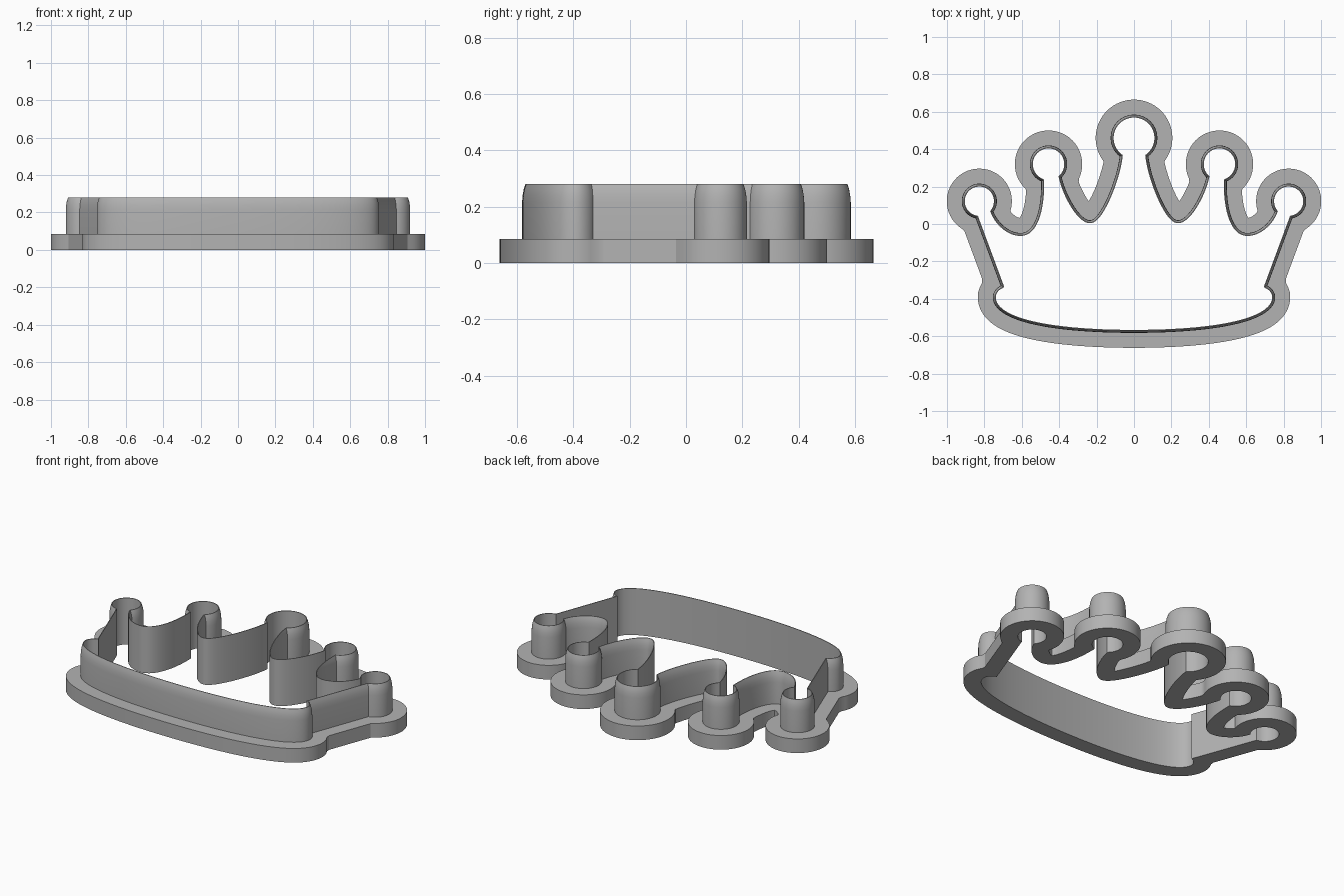
import bpy, bmesh, math
from mathutils import Vector
from mathutils.geometry import interpolate_bezier

if "Cube" in bpy.data.objects:
    bpy.data.objects.remove(bpy.data.objects["Cube"])

FLANGE_W, FLANGE_H, HEIGHT, WALL = 0.08, 0.085, 0.28, 0.016
STEP = 0.012


def arc(cx, cy, r, a0, a1):
    """Clockwise arc from a0 to a1 degrees."""
    n = max(4, round(math.radians(a0 - a1) * r / STEP))
    angles = [math.radians(a0 + (a1 - a0) * i / n) for i in range(n + 1)]
    return [Vector((cx + r * math.cos(a), cy + r * math.sin(a))) for a in angles]


def bez(p0, h0, h1, p1):
    p = [Vector(v) for v in (p0, h0, h1, p1)]
    n = max(4, round((p[3] - p[0]).length * 1.15 / STEP))
    return [v.to_2d() for v in interpolate_bezier(*p, n + 1)]


def line(p0, p1):
    a, b = Vector(p0), Vector(p1)
    n = round((b - a).length / STEP)
    return [a.lerp(b, i / n) for i in range(n + 1)]


# Right half of the crown outline, clockwise from the top middle
knob1 = arc(0, 0.46, 0.125, 90, -52)
knob2 = arc(0.457, 0.32, 0.10, 225, -67)
knob3 = arc(0.827, 0.122, 0.094, 216, -78)
low1, low2, hip, side = (0.235, 0.02), (0.606, -0.048), (0.713, -0.33), (0.755, -0.39)
segments = [
    knob1,
    bez(knob1[-1], (0.09, 0.24), (0.18, 0.02), low1),
    bez(low1, (0.285, 0.02), (0.36, 0.14), knob2[0]),
    knob2,
    bez(knob2[-1], (0.494, 0.08), (0.53, -0.048), low2),
    bez(low2, (0.67, -0.048), (0.73, 0.01), knob3[0]),
    knob3,
    line(knob3[-1], hip),
    bez(hip, (0.735, -0.34), (0.755, -0.365), side),
    bez(side, (0.755, -0.54), (0.36, -0.582), (0, -0.582)),
]
half = []
for s in segments:
    half += s if not half else s[1:]
half[0].x = half[-1].x = 0
outline = half + [Vector((-p.x, p.y)) for p in reversed(half[1:-1])]


def offset(d):
    """Mitred offset of the outline, positive outwards."""
    out = []
    for i, p in enumerate(outline):
        a = (p - outline[i - 1]).normalized()
        b = (outline[(i + 1) % len(outline)] - p).normalized()
        na, nb = Vector((-a.y, a.x)), Vector((-b.y, b.x))
        m = (na + nb).normalized()
        out.append(p + m * d / max(m.dot(na), 0.5))
    return out


# Flange edge: drop offset points that fold back over the outline
flange = [q for q in offset(FLANGE_W)
          if min((q - p).length for p in outline) > FLANGE_W - 0.0012]

bm = bmesh.new()


def ring(points, z):
    vs = [bm.verts.new((p.x, p.y, z)) for p in points]
    for i, v in enumerate(vs):
        bm.edges.new((vs[i - 1], v))
    return vs


def bridge(a, b):
    for i in range(len(a)):
        bm.faces.new((a[i - 1], a[i], b[i], b[i - 1]))


def ring_edges(vs):
    return [bm.edges.get((vs[i - 1], vs[i])) for i in range(len(vs))]


# Blade wall: straight inside, outside rounding in to a thin cutting edge
inner = offset(-WALL)
profile = [(0, FLANGE_H), (0, 0.215), (-0.002, 0.24), (-0.006, 0.262), (-0.012, HEIGHT)]
wall = [ring(offset(d), z) for d, z in profile]
wall.append(ring(inner, HEIGHT))
wall.append(ring(inner, 0))
for a, b in zip(wall, wall[1:]):
    bridge(a, b)

# Grip flange: rim, top and underside
rim_low, rim_top = ring(flange, 0), ring(flange, FLANGE_H)
bridge(rim_low, rim_top)
for a, b in ((rim_top, wall[0]), (rim_low, wall[-1])):
    bmesh.ops.triangle_fill(bm, edges=ring_edges(a) + ring_edges(b), use_beauty=True)
bmesh.ops.recalc_face_normals(bm, faces=bm.faces[:])

mesh = bpy.data.meshes.new("crown_cutter")
bm.to_mesh(mesh)
bm.free()
cutter = bpy.data.objects.new("crown_cutter", mesh)
bpy.context.collection.objects.link(cutter)

grey = bpy.data.materials.new("plain_grey")
grey.diffuse_color = (0.45, 0.45, 0.45, 1)
grey.use_nodes = True
grey.node_tree.nodes["Principled BSDF"].inputs["Base Color"].default_value = grey.diffuse_color
mesh.materials.append(grey)

bpy.context.view_layer.objects.active = cutter
cutter.select_set(True)
bpy.ops.object.shade_smooth_by_angle(angle=math.radians(30))
